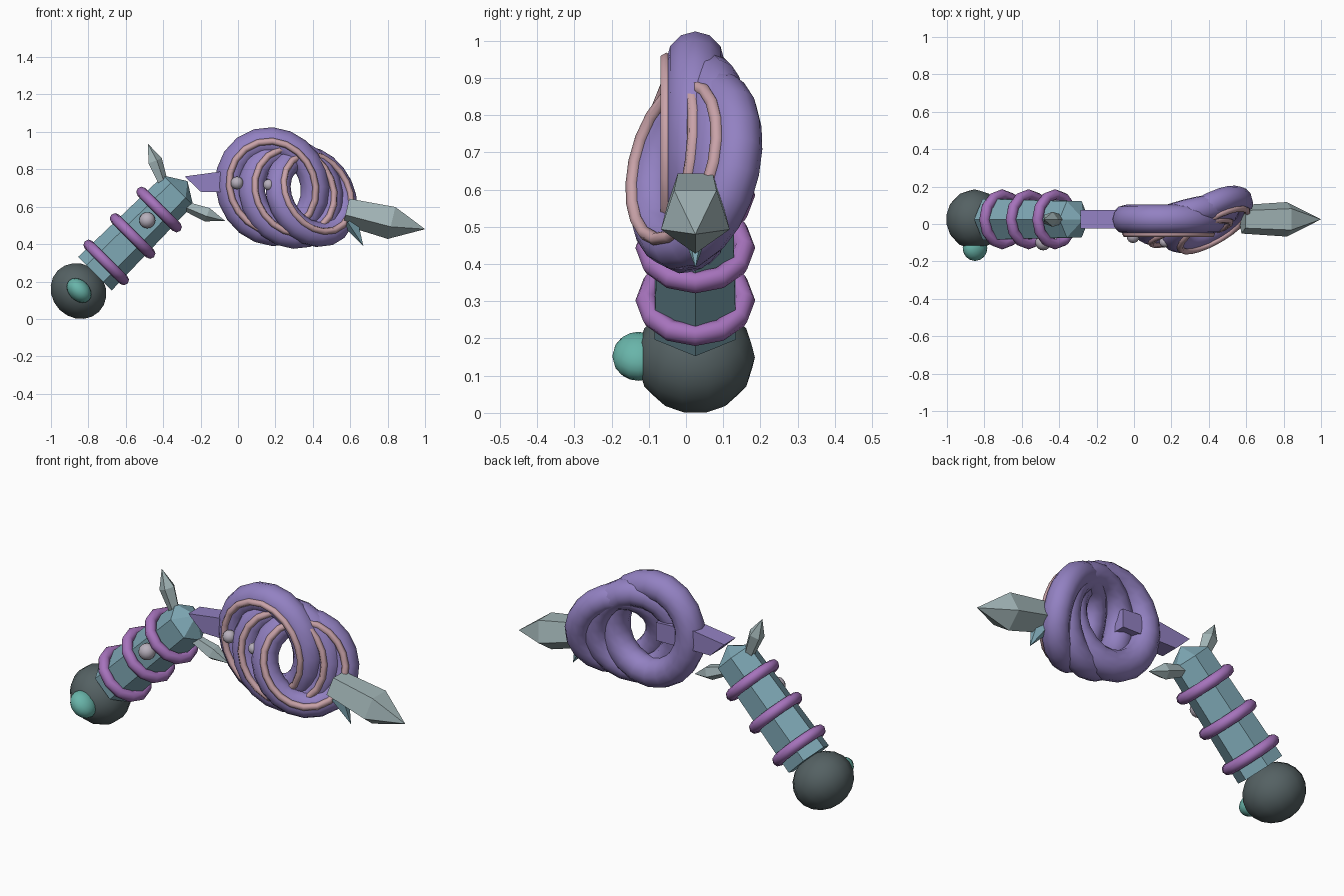
import bpy, bmesh, math
from mathutils import Vector, Matrix

if "Cube" in bpy.data.objects:
    bpy.data.objects.remove(bpy.data.objects["Cube"])

Y0 = 0.025  # depth of the main plane


def mat(name, r, g, b):
    m = bpy.data.materials.new(name)
    m.diffuse_color = (r, g, b, 1)
    m.use_nodes = True
    m.node_tree.nodes["Principled BSDF"].inputs["Base Color"].default_value = m.diffuse_color
    return m


DARK = mat("dark_stone", .09, .12, .125)
TEAL = mat("teal_grip", .21, .39, .46)
GREY = mat("blade", .36, .46, .47)
PURPLE = mat("coil_purple", .29, .22, .54)
VIOLET = mat("band_violet", .38, .17, .50)
PINK = mat("cord_pink", .58, .36, .39)
PEARL = mat("pearl", .47, .43, .50)
GEM = mat("gem", .14, .46, .40)


def frame(origin, z_dir):
    # local z along z_dir, local y along world y (or world z for front-facing parts)
    z = Vector(z_dir).normalized()
    up = Vector((0, 0, 1)) if abs(z.y) > .7 else Vector((0, 1, 0))
    y = (up - z * z.dot(up)).normalized()
    x = y.cross(z)
    m = Matrix((x, y, z)).transposed().to_4x4()
    m.translation = origin
    return m


def finish(name, bm, m, smooth):
    bmesh.ops.recalc_face_normals(bm, faces=bm.faces)
    for f in bm.faces:
        f.smooth = smooth
    me = bpy.data.meshes.new(name)
    bm.to_mesh(me)
    bm.free()
    me.materials.append(m)
    ob = bpy.data.objects.new(name, me)
    bpy.context.collection.objects.link(ob)
    return ob


def prism(name, origin, z_dir, profile, sides, m):
    # faceted solid from (distance, radius) steps along an axis
    bm = bmesh.new()
    rings = []
    for d, r in profile:
        n = sides if r > 0 else 1
        rings.append([bm.verts.new((r * math.cos(2 * math.pi * i / sides),
                                    r * math.sin(2 * math.pi * i / sides), d)) for i in range(n)])
    for a, b in zip(rings, rings[1:]):
        for i in range(sides):
            j = (i + 1) % sides
            if len(b) == 1:
                bm.faces.new((a[i], a[j], b[0]))
            else:
                bm.faces.new((a[i], a[j], b[j], b[i]))
    bm.faces.new(rings[0])
    bm.transform(frame(origin, z_dir))
    return finish(name, bm, m, False)


def torus(name, origin, z_dir, R, r, seg, sub, m, shift=0.0, oval=0.0):
    # oval stretches the ring along its upper-left / lower-right diagonal
    bm = bmesh.new()
    grid = []
    for i in range(seg):
        a = 2 * math.pi * i / seg
        row = []
        for k in range(sub):
            b = 2 * math.pi * k / sub
            q = R * (1 + oval * math.cos(2 * (a - math.radians(120)))) + r * math.cos(b)
            row.append(bm.verts.new((q * math.cos(a), q * math.sin(a), r * math.sin(b) + shift)))
        grid.append(row)
    for i in range(seg):
        for k in range(sub):
            i2, k2 = (i + 1) % seg, (k + 1) % sub
            bm.faces.new((grid[i][k], grid[i2][k], grid[i2][k2], grid[i][k2]))
    bm.transform(frame(origin, z_dir))
    return finish(name, bm, m, True)


def ball(name, origin, scale, m, z_dir=(0, 0, 1), seg=16, rings=10):
    bm = bmesh.new()
    bmesh.ops.create_uvsphere(bm, u_segments=seg, v_segments=rings, radius=1)
    bm.transform(frame(origin, z_dir) @ Matrix.Diagonal((*scale, 1)))
    return finish(name, bm, m, True)


# handle: hexagonal grip with a low pointed cap, bands, pommel and gems
AXIS = Vector((1, 0, 1)).normalized()
BASE = Vector((-.765, Y0, .242))
prism("grip", BASE, AXIS, [(0, .127), (.63, .112), (.70, 0)], 6, TEAL)
for i in range(3):
    torus(f"grip_band_{i + 1}", BASE + AXIS * (.085 + .2 * i), AXIS, .132, .029, 12, 8, VIOLET)
ball("pommel", (-.853, Y0, .149), (.16, .16, .142), DARK, AXIS, 14, 10)
ball("pommel_gem", (-.85, -.128, .152), (.075, .07, .055), GEM, AXIS)
ball("grip_pearl", (-.485, -.098, .527), (.043,) * 3, PEARL)

# guard spikes, mirrored across the grip axis
for n, (ox, oz, dx, dz) in enumerate(((.363, .485, -.08, .21), (.485, .363, .21, -.08))):
    prism(f"guard_spike_{n + 1}", BASE + Vector((ox, 0, oz)), (dx, 0, dz),
          [(0, .028), (.125, .042), (.225, 0)], 5, GREY)

# link between grip and coil
bm = bmesh.new()
outline = [(-.285, .762), (-.1, .787), (.13, .775), (.13, .675), (-.2, .68)]
f = bm.faces.new([bm.verts.new((x, Y0 - .05, z)) for x, z in outline])
ext = bmesh.ops.extrude_face_region(bm, geom=[f])
bmesh.ops.translate(bm, vec=(0, .1, 0), verts=[v for v in ext["geom"] if isinstance(v, bmesh.types.BMVert)])
finish("coil_link", bm, PURPLE, False)

# coil: overlapping loops, each smaller and more tilted, with a cord on the front
for n, (cx, cz, R, r, tilt) in enumerate(((.185, .707, .234, .078, 0),
                                          (.283, .672, .222, .073, 18),
                                          (.392, .655, .207, .068, 35))):
    t = math.radians(tilt)
    normal = (.87 * math.sin(t), -math.cos(t), .49 * math.sin(t))
    torus(f"coil_loop_{n + 1}", (cx, Y0, cz), normal, R, r, 20, 12, PURPLE, 0, .05)
    torus(f"coil_cord_{n + 1}", (cx, Y0, cz), normal, R + .003, .018, 20, 6, PINK, r, .05)
ball("coil_pearl_1", (-.005, -.068, .727), (.034,) * 3, PEARL)
ball("coil_pearl_2", (.165, -.095, .717), (.03,) * 3, PEARL)

# blade tip and its small barb
prism("blade_tip", (.58, Y0, .58), (.42, 0, -.1), [(0, .08), (.25, .097), (.432, 0)], 5, GREY)
prism("tip_barb", (.60, Y0, .525), (.07, 0, -.135), [(0, .05), (.152, 0)], 5, TEAL)
